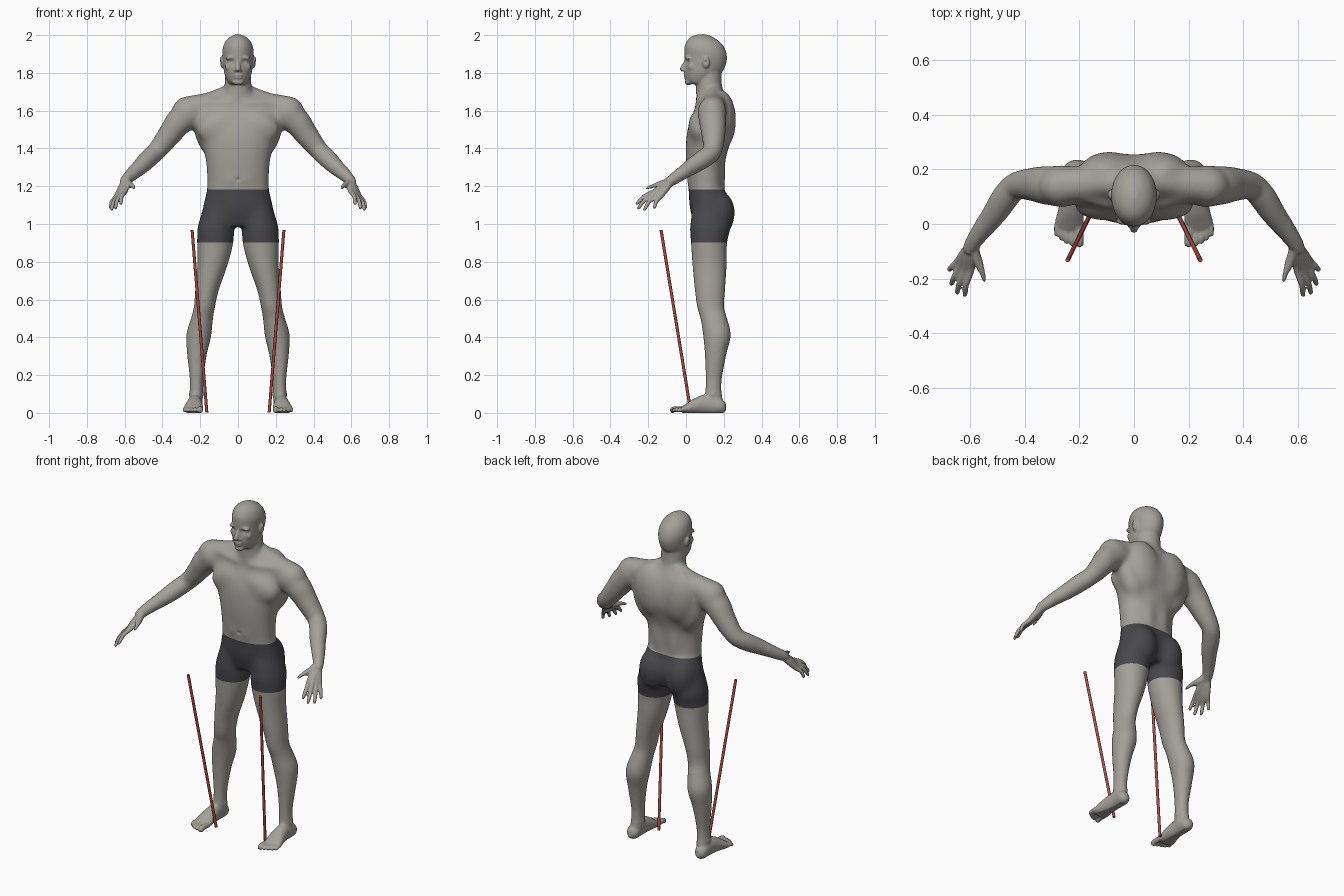
import bpy
import bmesh
import math
from mathutils import Vector, Matrix

cube = bpy.data.objects.get("Cube")
if cube:
    bpy.data.objects.remove(cube, do_unlink=True)


def material(name, color):
    mat = bpy.data.materials.new(name)
    mat.use_nodes = True
    mat.diffuse_color = (*color, 1)
    mat.node_tree.nodes["Principled BSDF"].inputs["Base Color"].default_value = (*color, 1)
    return mat


skin = material("warm grey skin", (0.37, 0.355, 0.325))
cloth = material("dark grey cloth", (0.065, 0.065, 0.074))
red = material("red", (0.42, 0.07, 0.065))

bm = bmesh.new()


def spline(sections, steps=5):
    """Smooth curve through section tuples, radii included."""
    pts = [Vector(s) for s in sections]
    pts = [pts[0]] + pts + [pts[-1]]
    out = []
    for a, b, c, d in zip(pts, pts[1:], pts[2:], pts[3:]):
        for i in range(steps):
            t = i / steps
            out.append(b + (c - a) * (t / 2) + (a * 2 - b * 5 + c * 4 - d) * (t * t / 2)
                       + (b * 3 - a - c * 3 + d) * (t ** 3 / 2))
    return out + [pts[-1]]


def loft(sections, mirror=True, bend=False, power=1.0, sides=28):
    """Elliptical rings (x, y, z, width, depth) skinned into a closed form."""
    path = spline(sections)
    chord = path[-1].xyz - path[0].xyz
    rings_of = [(Vector(p[:3]), p[3], p[4]) for p in path]
    for side in (1, -1) if mirror else (1,):
        rings = []
        for i, (center, width, depth) in enumerate(rings_of):
            before, after = rings_of[max(i - 1, 0)][0], rings_of[min(i + 1, len(path) - 1)][0]
            along = (after - before if bend else chord).normalized()
            u = Vector((1, 0, 0))
            u = (u - along * u.dot(along)).normalized()
            v = along.cross(u)
            ring = []
            for k in range(sides):
                angle = math.tau * k / sides
                c, s = math.cos(angle), math.sin(angle)
                co = center + u * math.copysign(abs(c) ** power, c) * width
                co += v * math.copysign(abs(s) ** power, s) * depth
                ring.append(bm.verts.new((co.x * side, co.y, co.z)))
            rings.append(ring)
        for low, high in zip(rings, rings[1:]):
            for k in range(sides):
                n = (k + 1) % sides
                bm.faces.new((low[k], low[n], high[n], high[k]))
        bm.faces.new(rings[0])
        bm.faces.new(rings[-1])


def tube(points, radii, **options):
    loft([(*p, r, r) for p, r in zip(points, radii)], bend=True, **options)


def bulge(center, radii, tilt=0.0):
    """Ellipsoid mass, mirrored when it lies off the middle."""
    x, y, z = center
    for side in (1, -1) if x else (1,):
        place = (Matrix.Translation((x * side, y, z)) @ Matrix.Rotation(tilt * side, 4, 'Y')
                 @ Matrix.Diagonal((*radii, 1)))
        bmesh.ops.create_uvsphere(bm, u_segments=24, v_segments=16, radius=1, matrix=place)


# Torso and pelvis
loft([(0, .13, .985, .13, .08), (0, .128, 1.08, .184, .108), (0, .109, 1.18, .166, .095),
      (0, .104, 1.25, .165, .098), (0, .104, 1.34, .172, .105), (0, .115, 1.42, .195, .116),
      (0, .132, 1.5, .228, .124), (0, .142, 1.58, .24, .108), (0, .145, 1.64, .2, .085),
      (0, .14, 1.69, .09, .065)], mirror=False, power=.9)

# Torso muscles: chest, sides, upper back, spine, abdomen, seat
bulge((.098, .066, 1.515), (.125, .055, .085), .25)
bulge((.15, .16, 1.48), (.08, .066, .14), .3)
bulge((.09, .19, 1.55), (.11, .076, .16), .2)
bulge((.048, .165, 1.28), (.045, .046, .18))
for z in (1.24, 1.32, 1.4):
    bulge((.036, .018, z), (.036, .014, .045))
bulge((.09, .165, 1.06), (.092, .096, .125))

# Neck, shoulder slope, collar bones, shoulder caps
loft([(0, .14, 1.58, .1, .08), (0, .135, 1.66, .088, .082), (0, .122, 1.72, .073, .07),
      (0, .12, 1.8, .067, .068)], mirror=False)
tube([(.03, .145, 1.7), (.09, .15, 1.668), (.16, .148, 1.635), (.27, .14, 1.61)],
     (.048, .052, .062, .068))
tube([(.025, .058, 1.64), (.1, .07, 1.645), (.2, .1, 1.645)], (.016, .016, .018))
bulge((.265, .138, 1.59), (.08, .08, .09), .6)

# Arms
tube([(.22, .14, 1.6), (.3, .14, 1.552), (.36, .145, 1.475), (.43, .14, 1.388), (.47, .1, 1.35),
      (.51, .04, 1.31), (.59, -.07, 1.235), (.6, -.1, 1.215)],
     (.075, .075, .064, .051, .051, .046, .03, .025))

# Hands: each finger runs from the wrist, so together they form the palm
wrist = Vector((.593, -.075, 1.232))
fingers = [((.597, -.168, 1.173), (.622, -.267, 1.105)), ((.618, -.168, 1.16), (.651, -.258, 1.08)),
           ((.635, -.155, 1.148), (.672, -.225, 1.073)), ((.645, -.135, 1.145), (.679, -.17, 1.083))]
for knuckle, tip in fingers:
    knuckle, tip = Vector(knuckle), Vector(tip)
    middle = knuckle.lerp(tip, .5) + Vector((.005, -.004, .007))
    tube([wrist, wrist.lerp(knuckle, .5), knuckle, middle, knuckle.lerp(tip, .9), tip],
         (.019, .0185, .0135, .0112, .0098, .005), sides=14)
tube([wrist, (.575, -.125, 1.212), (.558, -.17, 1.203), (.55, -.205, 1.19), (.547, -.22, 1.185)],
     (.02, .02, .0145, .0115, .005), sides=14)

# Legs
loft([(.1, .125, 1.08, .085, .095), (.116, .128, .98, .097, .107), (.122, .122, .9, .096, .096),
      (.137, .125, .78, .079, .091), (.165, .127, .65, .062, .081), (.178, .13, .56, .056, .072),
      (.19, .147, .5, .058, .071), (.208, .164, .41, .066, .074), (.218, .157, .31, .053, .058),
      (.22, .147, .18, .037, .044), (.221, .145, .1, .036, .045), (.225, .148, .04, .036, .05)])
bulge((.178, .084, .57), (.034, .025, .045))
bulge((.19, .185, .43), (.038, .045, .085))
bulge((.221, .145, .1), (.042, .022, .022))

# Feet and toes
loft([(.228, .212, .034, .015, .02), (.228, .185, .036, .036, .04), (.229, .11, .045, .038, .052),
      (.232, .05, .036, .046, .042), (.237, .005, .022, .053, .028), (.24, -.022, .016, .047, .016)])
for i, (x, tip) in enumerate([(.2, -.084), (.227, -.082), (.247, -.074), (.266, -.061), (.284, -.046)]):
    r = .0095 if i else .0155
    tube([(x, .0, .018), (x, tip + .03, .02), (x, tip + .008, .013), (x, tip, .011)],
         (r, r, r, r / 2), sides=14)

# Head, jaw and ears
loft([(0, .055, 1.737, .032, .042), (0, .062, 1.75, .052, .062), (0, .076, 1.79, .07, .086),
      (0, .094, 1.83, .077, .104), (0, .103, 1.88, .082, .114), (0, .104, 1.92, .083, .113),
      (0, .105, 1.96, .07, .095), (0, .105, 1.987, .044, .062), (0, .105, 2.003, .01, .015)],
     mirror=False)
bulge((0, .013, 1.751), (.03, .019, .016))
bulge((.086, .107, 1.855), (.01, .019, .031), .15)

# Face: nose, nostrils, brows, cheeks, lips
tube([(0, .004, 1.872), (0, -.007, 1.845), (0, -.018, 1.82), (0, -.016, 1.81)],
     (.01, .012, .015, .009), mirror=False)
bulge((.012, -.006, 1.814), (.011, .011, .009))
bulge((.03, .012, 1.88), (.036, .018, .012), .1)
bulge((.045, .032, 1.832), (.024, .022, .024))
bulge((0, -.003, 1.788), (.025, .01, .0065))
bulge((0, -.001, 1.774), (.022, .01, .007))

# Fuse all masses into one skin
bmesh.ops.recalc_face_normals(bm, faces=bm.faces)
rough = bpy.data.meshes.new("body_masses")
bm.to_mesh(rough)
bm.free()
body = bpy.data.objects.new("body", rough)
bpy.context.collection.objects.link(body)
remesh = body.modifiers.new("fuse", 'REMESH')
remesh.mode = 'VOXEL'
remesh.voxel_size = .0053
fused = bpy.data.meshes.new_from_object(body.evaluated_get(bpy.context.evaluated_depsgraph_get()))
body.modifiers.clear()
body.data = fused
bpy.data.meshes.remove(rough)
fused.name = "body"
fused.materials.clear()
fused.materials.append(skin)
fused.materials.append(cloth)

# Soften the trunk most, then the limbs; keep face, hands and feet crisp
bm = bmesh.new()
bm.from_mesh(fused)
trunk = [v for v in bm.verts if 1.0 < v.co.z < 1.7 and abs(v.co.x) < .34]
broad = [v for v in bm.verts if .1 < v.co.z < 1.73 and abs(v.co.x) < .57]
for verts, passes in ((trunk, 55), (broad, 25), (bm.verts[:], 3)):
    for _ in range(passes):
        bmesh.ops.smooth_vert(bm, verts=verts, factor=.5, use_axis_x=True,
                              use_axis_y=True, use_axis_z=True)

# Hollows: eye sockets with lids, ears, navel (centre, radius, push)
hollows = [((.032, .0, 1.859), .014, (0, .011, 0)), ((.032, .005, 1.857), .008, (0, -.005, 0)),
           ((.096, .103, 1.857), .009, (-.007, 0, 0)), ((0, .008, 1.235), .009, (0, .007, 0))]
for center, radius, push in hollows:
    for side in (1, -1) if center[0] else (1,):
        flip = Vector((side, 1, 1))
        spot, shift = Vector(center) * flip, Vector(push) * flip
        for v in bm.verts:
            distance = (v.co - spot).length / radius
            if distance < 3:
                v.co += shift * math.exp(-distance * distance)
for v in bm.verts:
    v.co.z = max(v.co.z, 0)

# Shorts: clean hem and waistband cuts, coloured by height
HEM, WAIST = .902, 1.183
for height in (HEM, WAIST):
    bmesh.ops.bisect_plane(bm, geom=bm.verts[:] + bm.edges[:] + bm.faces[:],
                           plane_co=(0, 0, height), plane_no=(0, 0, 1))
for face in bm.faces:
    middle = face.calc_center_median()
    face.material_index = int(HEM < middle.z < WAIST and abs(middle.x) < .35)
    face.smooth = True
bm.to_mesh(fused)
bm.free()

# Slanted poles beside the legs
for side, name in ((1, "left_pole"), (-1, "right_pole")):
    foot, top = Vector((.165 * side, .026, .003)), Vector((.243 * side, -.132, .968))
    bpy.ops.mesh.primitive_cylinder_add(vertices=16, radius=.008, depth=(top - foot).length,
                                        location=(foot + top) / 2)
    pole = bpy.context.object
    pole.name = name
    pole.rotation_euler = (top - foot).to_track_quat('Z', 'Y').to_euler()
    pole.data.materials.append(red)
    bpy.ops.object.shade_smooth_by_angle()
